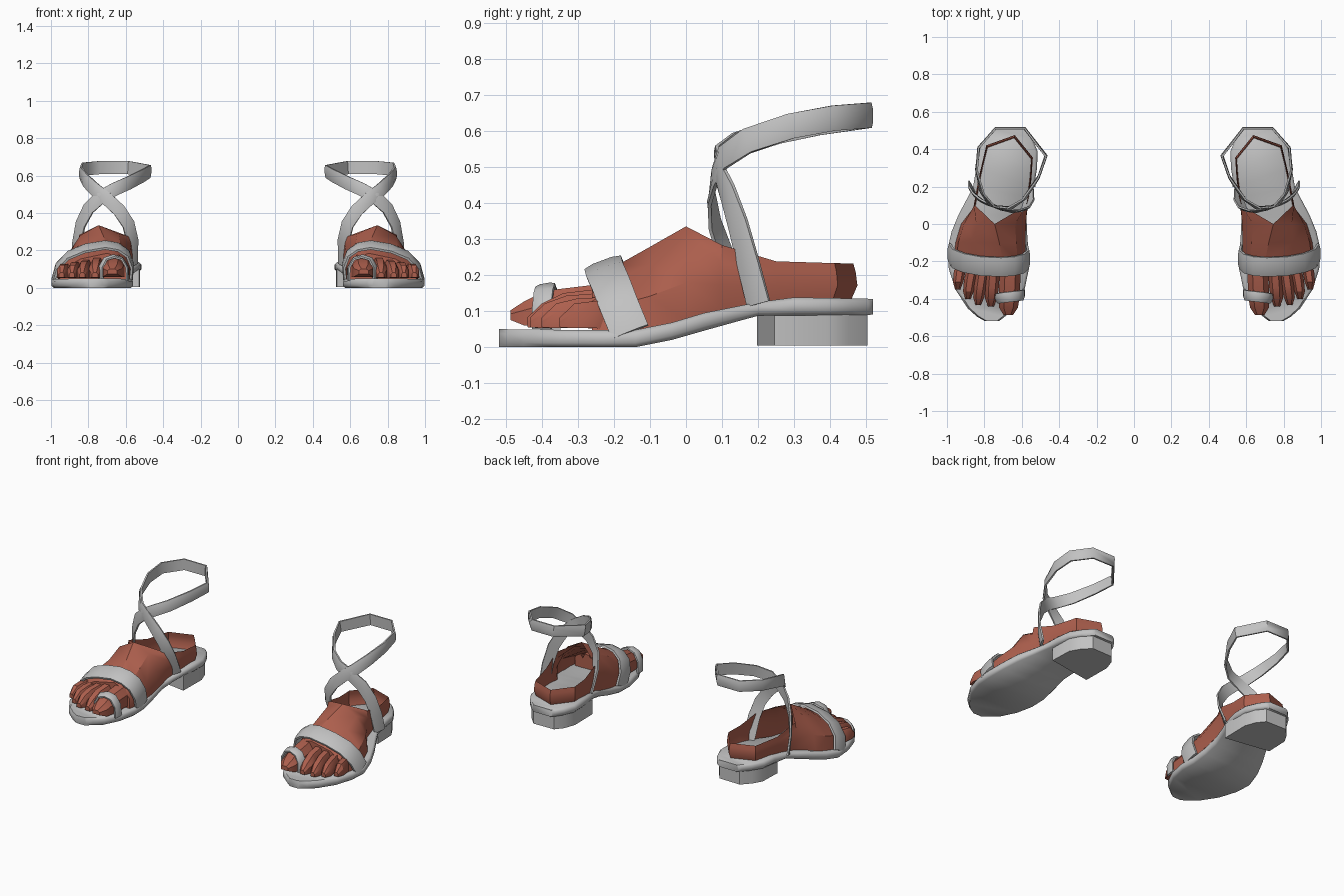
import bpy, bmesh, math
from mathutils import Vector

cube = bpy.data.objects.get("Cube")
if cube:
    bpy.data.objects.remove(cube, do_unlink=True)


def material(name, rgb):
    m = bpy.data.materials.new(name)
    m.use_nodes = True
    m.diffuse_color = (*rgb, 1)
    m.node_tree.nodes["Principled BSDF"].inputs["Base Color"].default_value = (*rgb, 1)
    return m


GREY = material("light grey leather", (0.54, 0.54, 0.54))
SKIN = material("terracotta", (0.42, 0.115, 0.075))


def lerp(a, b, t):
    return a + (b - a) * t


def curve(table, y):
    """Piecewise linear lookup in (y, value) pairs."""
    for (y0, v0), (y1, v1) in zip(table, table[1:]):
        if y <= y1:
            return lerp(v0, v1, max(0, (y - y0) / (y1 - y0)))
    return table[-1][1]


def loft(bm, rows, closed=True, caps=True):
    """Skin a list of equally long point rows."""
    vs = [[bm.verts.new(p) for p in r] for r in rows]
    n = len(rows[0])
    for a, b in zip(vs, vs[1:]):
        for i in range(n if closed else n - 1):
            j = (i + 1) % n
            bm.faces.new((a[i], a[j], b[j], b[i]))
    if caps:
        bm.faces.new(vs[0])
        bm.faces.new(vs[-1][::-1])


def finish(name, bm, mat, angle=40):
    """Make an object mirrored to the other sandal."""
    bmesh.ops.remove_doubles(bm, verts=bm.verts, dist=0.0005)
    bmesh.ops.recalc_face_normals(bm, faces=bm.faces)
    me = bpy.data.meshes.new(name)
    bm.to_mesh(me)
    bm.free()
    me.materials.append(mat)
    ob = bpy.data.objects.new(name, me)
    bpy.context.collection.objects.link(ob)
    bpy.ops.object.select_all(action='DESELECT')
    ob.select_set(True)
    bpy.context.view_layer.objects.active = ob
    bpy.ops.object.shade_smooth_by_angle(angle=math.radians(angle))
    ob.modifiers.new("Other side", 'MIRROR').use_axis = (True, False, False)
    return ob


def strap(name, pts, width, thick, hub):
    """Flat band along pts, facing away from hub(p)."""
    bm = bmesh.new()
    pts = [Vector(p) for p in pts]
    rows = []
    for i, p in enumerate(pts):
        t = (pts[min(i + 1, len(pts) - 1)] - pts[max(i - 1, 0)]).normalized()
        n = p - hub(p)
        n = (n - t * n.dot(t)).normalized()
        w = t.cross(n) * width / 2
        o = n * thick / 2
        rows.append([p - w - o, p - w + o * 0.4, p - w * 0.5 + o, p + w * 0.5 + o,
                     p + w + o * 0.4, p + w - o])
    loft(bm, rows)
    return finish(name, bm, GREY, 50)


# Sole: rounded slab that climbs to the heel
BOTTOM = [(-0.52, 0), (-0.14, 0), (-0.04, 0.02), (0.1, 0.06), (0.2, 0.087), (0.52, 0.09)]
TOP = [(-0.52, 0.05), (-0.15, 0.046), (-0.05, 0.065), (0.05, 0.095), (0.2, 0.125),
       (0.3, 0.138), (0.52, 0.134)]
SOLE = [(-0.518, 0.72, 0.80), (-0.495, 0.69, 0.84), (-0.45, 0.635, 0.89), (-0.35, 0.585, 0.955),
        (-0.24, 0.562, 0.99), (-0.14, 0.565, 0.998), (-0.04, 0.572, 0.975), (0.05, 0.575, 0.938),
        (0.14, 0.555, 0.89), (0.2, 0.535, 0.86), (0.3, 0.518, 0.843), (0.39, 0.516, 0.832),
        (0.46, 0.545, 0.79), (0.505, 0.575, 0.75), (0.518, 0.59, 0.735)]
bm = bmesh.new()
rows = []
for y, xi, xo in SOLE:
    zb, zt = curve(BOTTOM, y), curve(TOP, y)
    h, e = zt - zb, 0.012
    rows.append([(xi + e, y, zb), (xi, y, zb + h * 0.25), (xi, y, zb + h * 0.75), (xi + e, y, zt),
                 (xo - e, y, zt), (xo, y, zb + h * 0.75), (xo, y, zb + h * 0.25), (xo - e, y, zb)])
loft(bm, rows)
finish("sole", bm, GREY, 50)

# Heel block
HEEL = [(0.528, 0.197), (0.525, 0.38), (0.55, 0.45), (0.59, 0.5), (0.735, 0.503),
        (0.785, 0.45), (0.82, 0.39), (0.825, 0.245)]
bm = bmesh.new()
loft(bm, [[(x, y, z) for x, y in HEEL] for z in (0.005, 0.1)])
finish("heel_block", bm, GREY)

# Foot: arched instep, then an open wall around the heel
INSTEP = [(-0.26, 0.59, 0.955, 0.70, 0.185), (-0.2, 0.58, 0.965, 0.70, 0.222),
          (-0.1, 0.58, 0.955, 0.72, 0.278), (0.0, 0.578, 0.925, 0.745, 0.335)]
rows = []
for y, xi, xo, xp, zp in INSTEP:
    zb = curve(TOP, y) - 0.005
    h = zp - zb
    rows.append([(xi, y, zb), (xi, y, zb + h * 0.45), (lerp(xi, xp, 0.35), y, zb + h * 0.82),
                 (xp, y, zp), (lerp(xo, xp, 0.45), y, zb + h * 0.79),
                 (xo - 0.015, y, zb + h * 0.4), (xo, y, zb)])
bm = bmesh.new()
loft(bm, rows, closed=False, caps=False)
bm.verts.ensure_lookup_table()
bm.faces.new(bm.verts[:7])
WALL = [(0.575, 0.1, 0.272), (0.555, 0.24, 0.237), (0.548, 0.35, 0.234), (0.64, 0.464, 0.232),
        (0.785, 0.412, 0.233), (0.823, 0.25, 0.238), (0.85, 0.1, 0.283)]
columns = [rows[-1][:4]]
for x, y, z in WALL:
    zb = curve(TOP, y) - 0.005
    columns.append([(0.69 + (x - 0.69) * s, 0.24 + (y - 0.24) * s, lerp(zb, z, t))
                    for s, t in ((0.97, 0), (1.05, 0.4), (1.03, 0.75), (1.0, 1))])
columns.append(rows[-1][:2:-1])
loft(bm, columns, closed=False, caps=False)
finish("foot", bm, SKIN, 35)

# Toes: tapered six-sided lofts, given as (base x, tip x, tip y, radius)
TOES = [(0.66, 0.672, -0.487, 0.056), (0.75, 0.765, -0.44, 0.036), (0.805, 0.833, -0.432, 0.033),
        (0.86, 0.888, -0.4, 0.032), (0.915, 0.943, -0.35, 0.031)]
bm = bmesh.new()
for k, (xb, xt, yt, r) in enumerate(TOES):
    big = k == 0
    drop = 0.008 * k
    rings = [(0, -0.22, 0.115 - drop, 1, 0.062 - drop * 0.6),
             (0.6, yt + 0.1, 0.105 - drop * 0.5, 1, 0.052 - drop * 0.4),
             (0.9, yt + 0.04, 0.092 if big else 0.085, 0.9, 0.036),
             (1, yt, 0.088 if big else 0.068, 0.45, 0.014)]
    section = []
    for t, y, z, fx, rz in rings:
        x = lerp(xb, xt, t)
        section.append([(x + r * fx * c, y, z + rz * s) for c, s in
                        ((-1, -0.9), (-1, 0.3), (-0.5, 1), (0.5, 1), (1, 0.3), (1, -0.9))])
    loft(bm, section)
finish("toes", bm, SKIN, 30)

# Wide strap over the forefoot
strap("forefoot_strap",
      [(0.572, -0.165, 0.04), (0.565, -0.19, 0.12), (0.59, -0.212, 0.185), (0.64, -0.225, 0.22),
       (0.71, -0.23, 0.232), (0.82, -0.225, 0.213), (0.91, -0.208, 0.175),
       (0.968, -0.185, 0.115), (0.988, -0.155, 0.042)],
      0.108, 0.018, lambda p: Vector((0.78, -0.155, 0.03)))

# Loop around the big toe
strap("toe_loop",
      [(0.59, -0.375, 0.04), (0.592, -0.38, 0.11), (0.62, -0.385, 0.157), (0.665, -0.39, 0.17),
       (0.71, -0.395, 0.155), (0.735, -0.4, 0.11), (0.735, -0.4, 0.05)],
      0.055, 0.014, lambda p: Vector((0.665, -0.37, 0.06)))

# Crossed ankle strap: inner side, around the ankle, back to the outer side
strap("ankle_strap",
      [(0.562, 0.165, 0.12), (0.563, 0.11, 0.25), (0.585, 0.078, 0.34), (0.635, 0.068, 0.415),
       (0.70, 0.078, 0.475), (0.765, 0.1, 0.525), (0.815, 0.17, 0.573), (0.842, 0.29, 0.613),
       (0.83, 0.41, 0.635), (0.74, 0.512, 0.643), (0.585, 0.512, 0.643), (0.47, 0.365, 0.622),
       (0.51, 0.25, 0.598), (0.585, 0.135, 0.56), (0.66, 0.085, 0.527), (0.735, 0.09, 0.485),
       (0.80, 0.115, 0.425), (0.843, 0.143, 0.34), (0.866, 0.172, 0.23), (0.87, 0.2, 0.12)],
      0.07, 0.014, lambda p: Vector((0.68, 0.3, p.z)))
